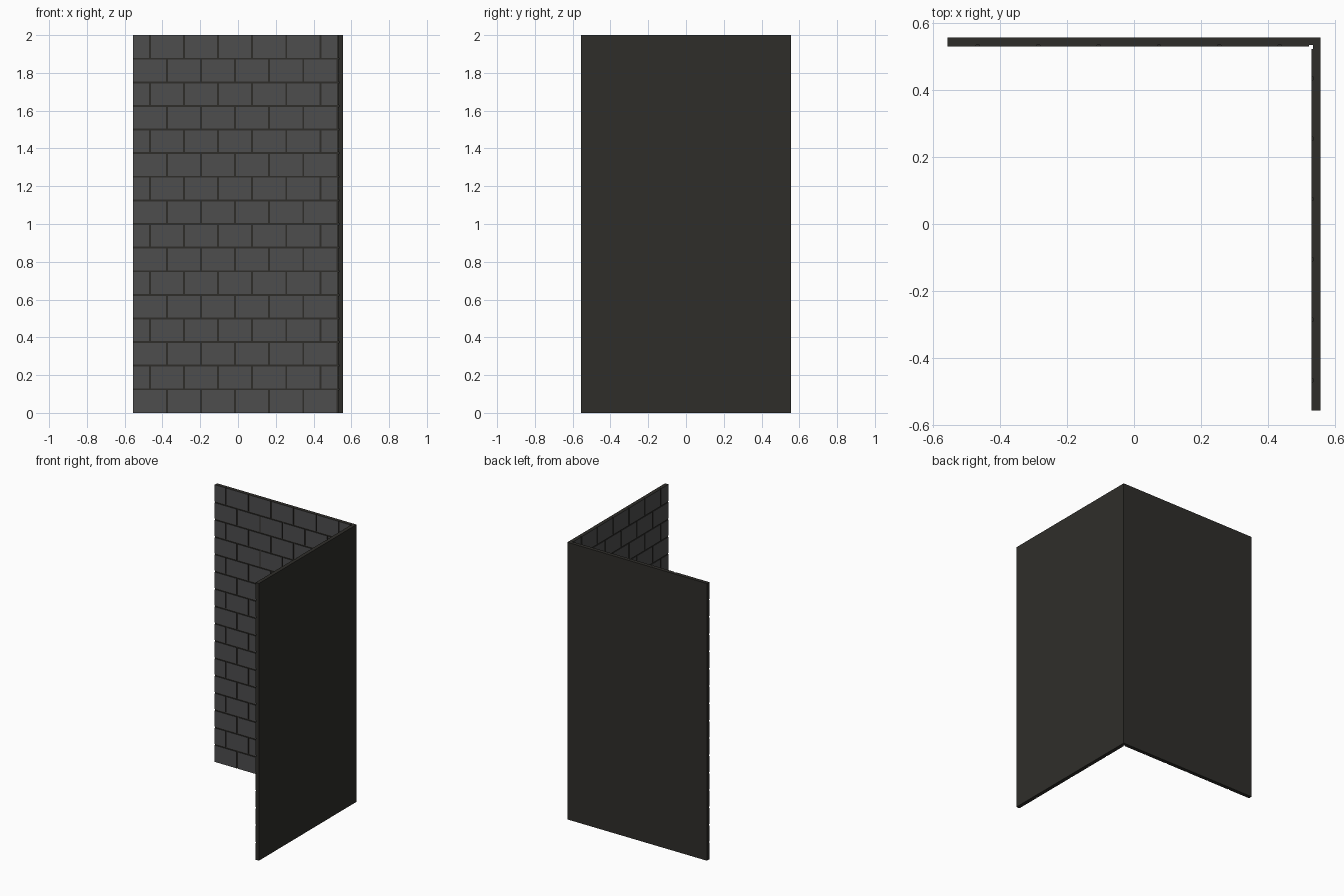
import bpy, bmesh
from mathutils import Matrix

if "Cube" in bpy.data.objects:
    bpy.data.objects.remove(bpy.data.objects["Cube"])

HALF = 0.557       # half footprint
INNER = 0.535      # mortar plane
FACE = 0.530       # brick front plane
PITCH, ROW, GAP = 0.1805, 0.125, 0.01
ROWS = 16


def material(name, rgb):
    m = bpy.data.materials.new(name)
    m.diffuse_color = (*rgb, 1)
    m.use_nodes = True
    m.node_tree.nodes["Principled BSDF"].inputs["Base Color"].default_value = m.diffuse_color
    return m


mortar_mat = material("dark_mortar", (0.028, 0.027, 0.023))
brick_mat = material("grey_brick", (0.075, 0.075, 0.076))


def finish(name, bm):
    bmesh.ops.recalc_face_normals(bm, faces=bm.faces)
    mesh = bpy.data.meshes.new(name)
    bm.to_mesh(mesh)
    bm.free()
    mesh.materials.append(mortar_mat)
    mesh.materials.append(brick_mat)
    obj = bpy.data.objects.new(name, mesh)
    bpy.context.collection.objects.link(obj)


def box(bm, lo, hi):
    size = [b - a for a, b in zip(lo, hi)]
    mid = [(a + b) / 2 for a, b in zip(lo, hi)]
    mat = Matrix.Translation(mid) @ Matrix.Diagonal((*size, 1))
    return bmesh.ops.create_cube(bm, size=1, matrix=mat)["verts"]


# L-shaped backing wall, extruded upward
bm = bmesh.new()
profile = [(-HALF, HALF), (-HALF, INNER), (INNER, INNER),
           (INNER, -HALF), (HALF, -HALF), (HALF, HALF)]
base = bm.faces.new([bm.verts.new((x, y, 0)) for x, y in profile])
top = bmesh.ops.extrude_face_region(bm, geom=[base], use_keep_orig=True)
bmesh.ops.translate(bm, vec=(0, 0, 2),
                    verts=[v for v in top["geom"] if isinstance(v, bmesh.types.BMVert)])
finish("corner_wall", bm)


# Running-bond bricks on the inner face; the side wall mirrors across the diagonal
def brick_face(name, swap):
    bm = bmesh.new()
    for r in range(ROWS):
        z0 = 0 if r == 0 else r * ROW + GAP / 2
        z1 = 2 if r == ROWS - 1 else (r + 1) * ROW - GAP / 2
        start = -HALF - (PITCH / 2 if r % 2 else 0)
        for k in range(7):
            left = start + k * PITCH
            x0 = -HALF if k == 0 else left + GAP / 2
            x1 = min(left + PITCH - GAP / 2, 0.523)
            if x1 - x0 < 0.02:
                continue
            verts = box(bm, (x0, FACE, z0), (x1, INNER + 0.002, z1))
            for f in {f for v in verts for f in v.link_faces}:
                f.material_index = int(f.calc_center_median().y < FACE + 1e-4)
    if swap:
        for v in bm.verts:
            v.co.x, v.co.y = v.co.y, v.co.x
    finish(name, bm)


brick_face("back_bricks", False)
brick_face("side_bricks", True)
